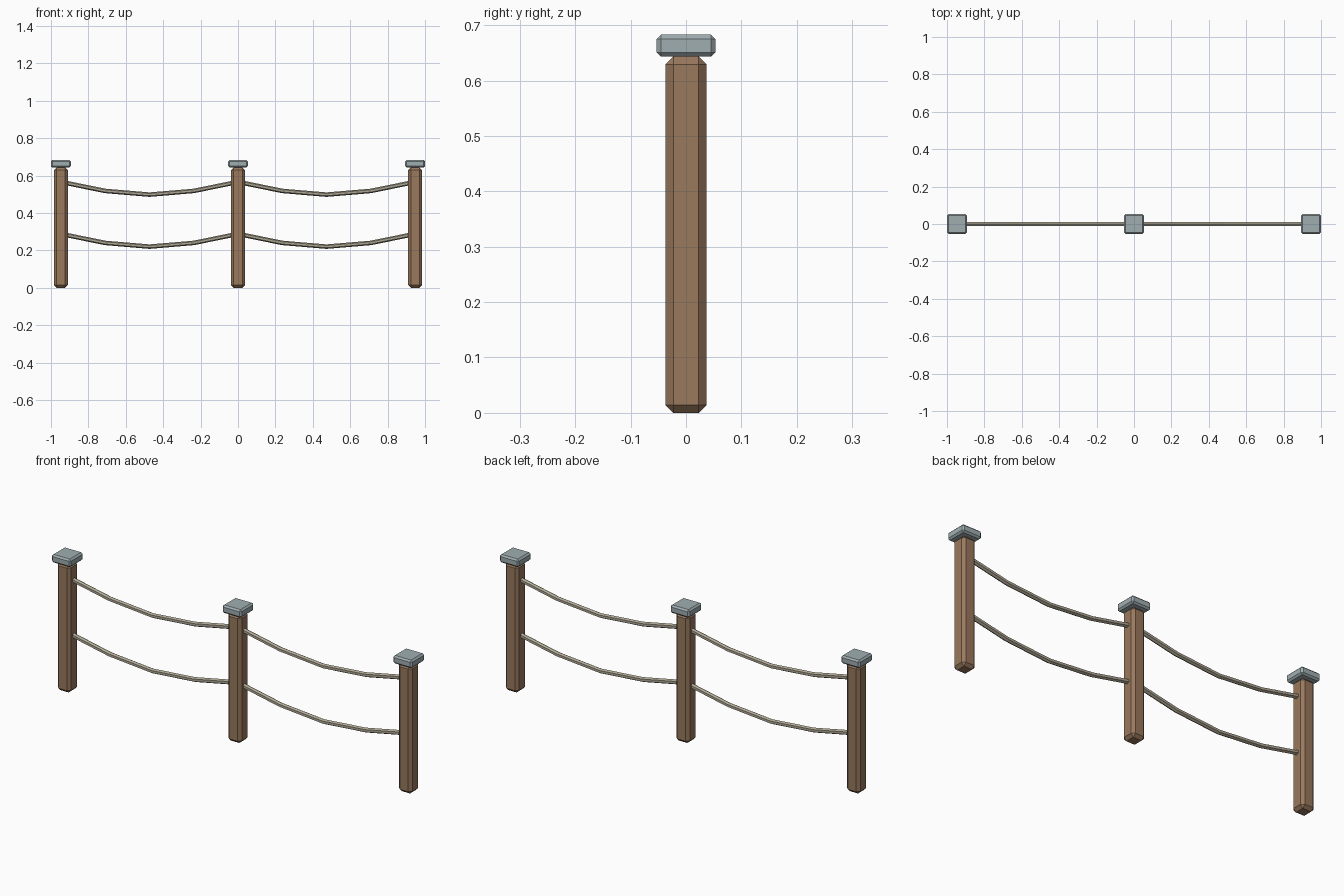
import bpy, bmesh
from math import sin, cos, pi

if "Cube" in bpy.data.objects:
    bpy.data.objects.remove(bpy.data.objects["Cube"])

POST_X = (-0.947, 0.0, 0.947)


def material(name, rgb):
    m = bpy.data.materials.new(name)
    m.diffuse_color = (*rgb, 1)
    m.use_nodes = True
    m.node_tree.nodes["Principled BSDF"].inputs["Base Color"].default_value = m.diffuse_color
    return m


wood = material("wood", (0.32, 0.19, 0.11))
metal = material("cap_grey", (0.35, 0.42, 0.44))
fibre = material("rope_fibre", (0.43, 0.39, 0.30))


def add_object(name, bm, mat):
    bmesh.ops.recalc_face_normals(bm, faces=bm.faces)
    me = bpy.data.meshes.new(name)
    bm.to_mesh(me)
    bm.free()
    me.materials.append(mat)
    ob = bpy.data.objects.new(name, me)
    bpy.context.collection.objects.link(ob)
    return ob


def chamfered_box(name, x, width, z0, z1, chamfer, mat):
    bm = bmesh.new()
    bmesh.ops.create_cube(bm, size=1)
    for v in bm.verts:
        v.co = (v.co.x * width + x, v.co.y * width,
                z0 + (v.co.z + 0.5) * (z1 - z0))
    bmesh.ops.bevel(bm, geom=bm.edges[:], offset=chamfer, segments=1,
                    affect='EDGES', profile=0.5)
    return add_object(name, bm, mat)


def sagging_rope(name, xa, xb, z, sag, radius=0.012, sides=6, segments=4):
    # six-sided tube with an edge on top, swept through a sagging path
    bm = bmesh.new()
    rings = []
    for i in range(segments + 1):
        t = i / segments
        slope = -sag * pi * cos(pi * t) / (xb - xa)
        length = (1 + slope * slope) ** 0.5
        ring = []
        for k in range(sides):
            a = 2 * pi * k / sides
            up = radius * cos(a)
            ring.append(bm.verts.new((xa + (xb - xa) * t - up * slope / length,
                                      radius * sin(a),
                                      z - sag * sin(pi * t) + up / length)))
        rings.append(ring)
    for r, s in zip(rings, rings[1:]):
        for k in range(sides):
            n = (k + 1) % sides
            bm.faces.new((r[k], r[n], s[n], s[k]))
    bm.faces.new(rings[0])
    bm.faces.new(rings[-1])
    return add_object(name, bm, fibre)


# Posts with caps
for side, x in zip(("left", "middle", "right"), POST_X):
    chamfered_box(f"{side}_post", x, 0.074, 0.0, 0.643, 0.014, wood)
    chamfered_box(f"{side}_cap", x, 0.106, 0.643, 0.683, 0.008, metal)

# Upper and lower ropes in both spans
for side, xa, xb in zip(("left", "right"), POST_X, POST_X[1:]):
    for level, z in (("lower", 0.288), ("upper", 0.566)):
        sagging_rope(f"{side}_{level}_rope", xa, xb, z, 0.068)
